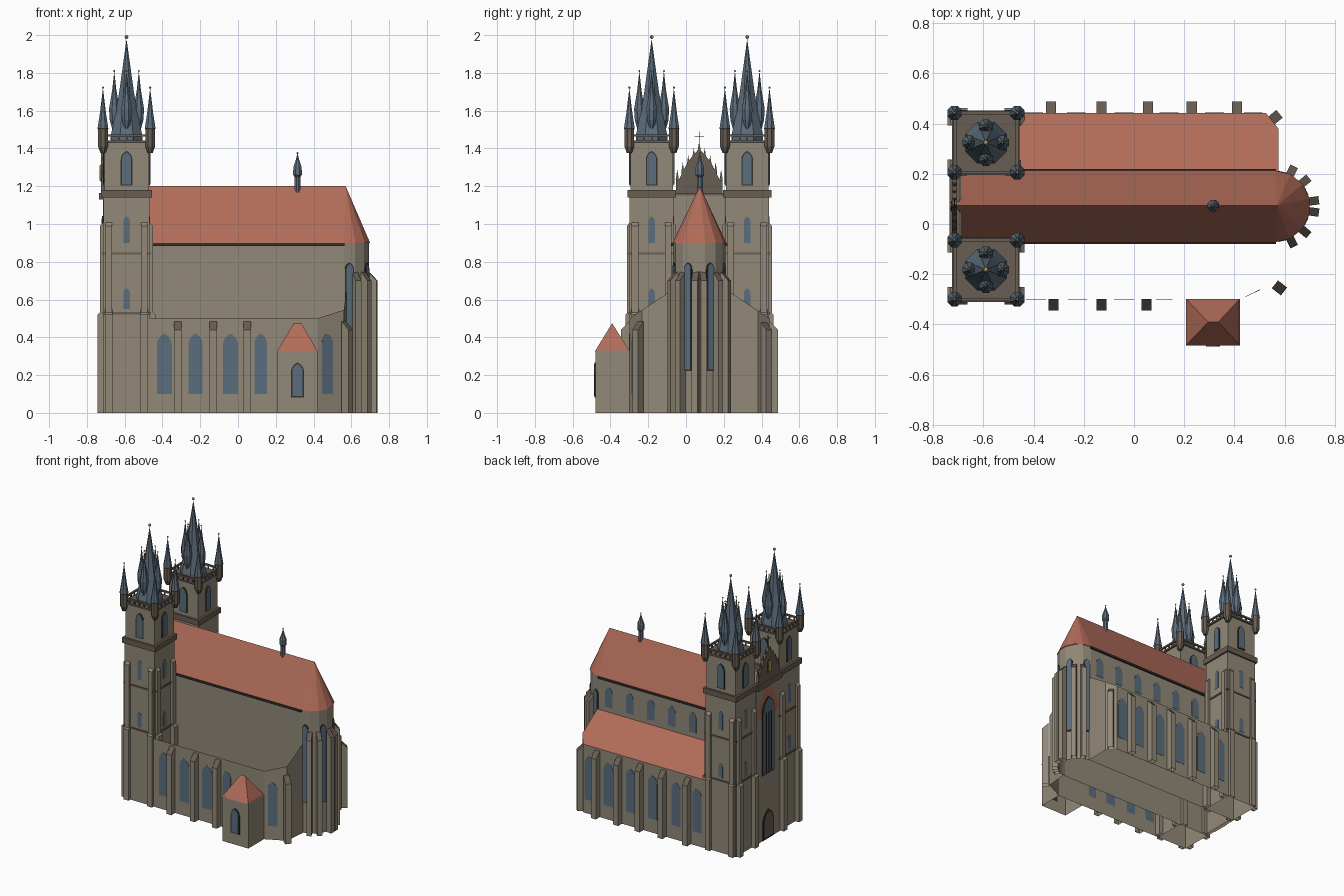
import bpy, bmesh
from math import pi, sin, cos, radians
from mathutils import Vector as V

if "Cube" in bpy.data.objects:
    bpy.data.objects.remove(bpy.data.objects["Cube"])


def colour(name, r, g, b):
    m = bpy.data.materials.new(name)
    m.use_nodes = True
    m.diffuse_color = (r, g, b, 1)
    m.node_tree.nodes["Principled BSDF"].inputs["Base Color"].default_value = (r, g, b, 1)
    return m


STONE = colour("stone", .285, .25, .19)
TRIM = colour("brown stone", .14, .11, .085)
ROOF = colour("terracotta", .44, .15, .1)
SLATE = colour("slate", .11, .155, .2)
GLASS = colour("window blue", .105, .155, .205)
DARK = colour("dark frame", .035, .03, .025)
GOLD = colour("gold", .5, .38, .1)
MID = .07  # y of the long axis


def finish(name, bm, mats):
    me = bpy.data.meshes.new(name)
    bm.to_mesh(me)
    bm.free()
    for m in mats:
        me.materials.append(m)
    ob = bpy.data.objects.new(name, me)
    bpy.context.collection.objects.link(ob)
    return ob


def slab(name, pts, vec, mat, cap=None):
    """Polygon swept along a vector, open on the ground; cap colours upward faces."""
    bm = bmesh.new()
    a = [bm.verts.new(p) for p in pts]
    b = [bm.verts.new(V(p) + V(vec)) for p in pts]
    bm.faces.new(a)
    bm.faces.new(b)
    for i in range(len(a)):
        j = (i + 1) % len(a)
        bm.faces.new((a[i], a[j], b[j], b[i]))
    bmesh.ops.recalc_face_normals(bm, faces=bm.faces)
    ground = [f for f in bm.faces if all(v.co.z < .001 for v in f.verts)]
    bmesh.ops.delete(bm, geom=ground, context="FACES_ONLY")
    if cap:
        for f in bm.faces:
            f.material_index = int(f.normal.z > .3)
    return finish(name, bm, [mat, cap] if cap else [mat])


def box(name, x0, x1, y0, y1, z0, z1, mat):
    return slab(name, [(x0, y0, z0), (x1, y0, z0), (x1, y1, z0), (x0, y1, z0)],
                (0, 0, z1 - z0), mat)


def lathe(name, x, y, rings, mats, sides=8):
    """Rings of (radius, z); mats has one entry per band."""
    bm = bmesh.new()
    used = list(dict.fromkeys(mats))
    loops = []
    for r, z in rings:
        loops.append([bm.verts.new((x + r * cos((i + .5) * 2 * pi / sides),
                                    y + r * sin((i + .5) * 2 * pi / sides), z)) for i in range(sides)])
    for k in range(len(rings) - 1):
        for i in range(sides):
            j = (i + 1) % sides
            f = bm.faces.new((loops[k][i], loops[k][j], loops[k + 1][j], loops[k + 1][i]))
            f.material_index = used.index(mats[k])
    bm.faces.new(loops[0])
    bmesh.ops.remove_doubles(bm, verts=bm.verts, dist=1e-5)
    bmesh.ops.recalc_face_normals(bm, faces=bm.faces)
    return finish(name, bm, used)


def ball(name, x, y, z, r):
    bm = bmesh.new()
    bmesh.ops.create_uvsphere(bm, u_segments=8, v_segments=6, radius=r)
    bmesh.ops.translate(bm, verts=bm.verts, vec=(x, y, z))
    return finish(name, bm, [GOLD])


def window(name, x, y, ang, w, z0, z1, frame=0, mat=GLASS):
    """Pointed-arch plate facing the given angle, with an optional dark surround."""
    n, t = V((cos(ang), sin(ang), 0)), V((-sin(ang), cos(ang), 0))

    def plate(label, h, lo, hi, depth, m):
        rise = h * 1.5
        right = [(h * (2 * cos(a) - 1), hi - rise + rise * sin(a) / sin(pi / 3))
                 for a in [i * pi / 12 for i in range(5)]]
        prof = [(-h, lo), (h, lo)] + right + [(-u, z) for u, z in right[-2::-1]]
        base = V((x, y, 0))
        slab(label, [base + t * u + V((0, 0, z)) for u, z in prof], n * depth, m)

    if frame:
        plate(name + "_frame", w / 2 + frame, z0 - frame, z1 + frame, .004, DARK)
    plate(name, w / 2, z0, z1, .007 if frame else .002, mat)


def buttress(name, x, y, ang, w, depth, z_out, z_in, cap=TRIM):
    n, t = V((cos(ang), sin(ang), 0)), V((-sin(ang), cos(ang), 0))
    prof = [(-.001, 0), (depth, 0), (depth, z_out), (-.001, z_in)]
    slab(name, [V((x, y, z)) + n * d - t * w / 2 for d, z in prof], t * w, STONE, cap)


# Nave and seven-sided apse
AX = .56
angles = [radians(-90 + i * 180 / 7) for i in range(8)]


def nave_outline(r, west, z):
    return [(west, MID - r, z)] + [(AX + r * cos(a), MID + r * sin(a), z) for a in angles] \
        + [(west, MID + r, z)]


slab("nave_walls", nave_outline(.138, -.70, 0), (0, 0, .9), STONE)
for side in (-1, 1):
    y = MID + side * .143
    box(f"nave_cornice_{side}", -.46, .565, y - .006, y + .006, .884, .899, DARK)
bm = bmesh.new()
eave = [bm.verts.new(p) for p in nave_outline(.143, -.715, .9)]
west_top, east_top = bm.verts.new((-.715, MID + .003, 1.2)), bm.verts.new((.57, MID + .003, 1.2))
bm.faces.new((eave[0], eave[1], east_top, west_top))
bm.faces.new((eave[-2], eave[-1], west_top, east_top))
for i in range(1, 8):
    bm.faces.new((eave[i], eave[i + 1], east_top))
bm.faces.new((eave[-1], eave[0], west_top))
finish("nave_roof", bm, [ROOF])
for side in (-1, 1):
    for i, deg in enumerate((8, 40, 64)):
        a = radians(deg) * side
        buttress(f"apse_buttress_{side}_{i}", AX + .132 * cos(a), MID + .132 * sin(a), a, .033, .046, .70, .75)
for i in (0, 2, 4, 6):
    a = (angles[i] + angles[i + 1]) / 2
    r = .138 * cos(pi / 14)
    window(f"apse_window_{i}", AX + r * cos(a), MID + r * sin(a), a, .034, .23, .79, .007)
for i in range(6):
    window(f"clerestory_window_{i}", -.37 + .17 * i, MID + .138, pi / 2, .06, .69, .84)


# Side aisles: thin walls with sloping ends, the back one under a lean-to roof
def aisle(name, outline, outer, roofed):
    bm = bmesh.new()
    lo = [bm.verts.new((x, y, 0)) for x, y in outline]
    hi = [bm.verts.new((x, y, .5 + .66 * abs(y - outer))) for x, y in outline]
    for i in range(len(lo) - 1):
        bm.faces.new((lo[i], lo[i + 1], hi[i + 1], hi[i]))
    if roofed:
        bm.faces.new(hi[::-1]).material_index = 1
    finish(name, bm, [STONE, ROOF])


aisle("back_aisle", [(.575, .208), (.575, .38), (.525, .443), (-.47, .443), (-.47, .208)], .443, True)
aisle("front_aisle", [(-.47, -.30), (.42, -.30), (.56, -.232), (.575, -.068)], -.30, False)
for i, x in enumerate((-.33, -.13, .055, .23, .41)):
    buttress(f"back_buttress_{i}", x, .443, pi / 2, .04, .045, .44, .485)
for i, x in enumerate((-.32, -.13, .05)):
    buttress(f"front_buttress_{i}", x, -.30, -pi / 2, .04, .045, .44, .485)
buttress("back_corner_buttress", .545, .41, radians(40), .04, .045, .44, .485)
buttress("front_corner_buttress", .562, -.241, radians(-38), .04, .045, .44, .485)
for i, x in enumerate((-.40, -.23, -.04, .14, .32, .475)):
    window(f"back_aisle_window_{i}", x, .443, pi / 2, .075, .10, .42)
for i, (x, w) in enumerate(((-.39, .08), (-.225, .075), (-.04, .08), (.12, .065))):
    window(f"front_aisle_window_{i}", x, -.30, -pi / 2, w, .10, .42)
window("front_chamfer_window", .473, -.2745, radians(-64), .064, .10, .42)

# Front porch with a hipped roof
box("porch_walls", .21, .42, -.48, -.30, 0, .33, STONE)
bm = bmesh.new()
rim = [bm.verts.new(p) for p in ((.207, -.483, .325), (.422, -.483, .325), (.422, -.298, .325), (.207, -.298, .325))]
a, b = bm.verts.new((.295, -.391, .475)), bm.verts.new((.335, -.391, .475))
for f in ((rim[0], rim[1], b, a), (rim[1], rim[2], b), (rim[2], rim[3], a, b), (rim[3], rim[0], a)):
    bm.faces.new(f)
finish("porch_roof", bm, [ROOF])
window("porch_door", .315, -.48, -pi / 2, .055, .09, .26, .008)


# Twin towers
def tower(tag, cx, cy):
    hx, hy = .122, .116
    box(tag + "_shaft", cx - hx, cx + hx, cy - hy, cy + hy, 0, 1.15, STONE)
    box(tag + "_belfry", cx - .118, cx + .118, cy - .113, cy + .113, 1.15, 1.43, STONE)
    for z0, z1, e in ((.522, .535, .006), (.838, .85, .006), (1.14, 1.18, .012), (1.43, 1.443, .008)):
        box(f"{tag}_band_{z0}", cx - hx - e, cx + hx + e, cy - hy - e, cy + hy + e, z0, z1, TRIM)
    for k in range(4):
        a = k * pi / 2
        n, t = V((cos(a), sin(a), 0)), V((-sin(a), cos(a), 0))
        h, g = (hx, hy) if k % 2 == 0 else (hy, hx)
        c = V((cx, cy, 0))
        wall = c + n * h
        for s in (-1, 1):
            p = wall + t * s * (g - .028)
            buttress(f"{tag}_lower_buttress_{k}{s}", p.x, p.y, a, .04, .031 if k % 2 == 0 else .022, .52, .55, STONE)
            buttress(f"{tag}_upper_buttress_{k}{s}", p.x, p.y, a, .036, .018 if k % 2 == 0 else .014, .99, 1.01, STONE)
        window(f"{tag}_low_window_{k}", wall.x, wall.y, a, .034, .55, .66)
        window(f"{tag}_mid_window_{k}", wall.x, wall.y, a, .034, .90, 1.04)
        q = c + n * (h - .003)
        window(f"{tag}_belfry_window_{k}", q.x, q.y, a, .048, 1.21, 1.38, .007)
        # Gallery rail and posts
        r = c + n * (h + .002)
        slab(f"{tag}_rail_{k}", [r - t * g + V((0, 0, z)) + n * d for d, z in ((-.006, 1.463), (.006, 1.463), (.006, 1.475), (-.006, 1.475))],
             t * 2 * g, TRIM)
        for i in range(-2, 3):
            p = r + t * i * .04
            box(f"{tag}_rail_post_{k}{i}", p.x - .004, p.x + .004, p.y - .004, p.y + .004, 1.44, 1.466, TRIM)
        # Small spires around the main one
        p = c + n * .065
        lathe(f"{tag}_side_spire_{k}", p.x, p.y,
              [(.008, 1.49), (.026, 1.55), (.03, 1.61), (.012, 1.71), (0, 1.81)], [SLATE] * 4)
        ball(f"{tag}_side_finial_{k}", p.x, p.y, 1.81, .005)
    # Corner turrets
    for sx in (-1, 1):
        for sy in (-1, 1):
            x, y = cx + sx * .125, cy + sy * .118
            lathe(f"{tag}_turret_{sx}{sy}", x, y,
                  [(.014, 1.375), (.028, 1.41), (.028, 1.50), (.031, 1.505), (.017, 1.59), (0, 1.72)],
                  [TRIM, TRIM, TRIM, SLATE, SLATE])
            ball(f"{tag}_turret_finial_{sx}{sy}", x, y, 1.722, .006)
    lathe(tag + "_spire", cx, cy, [(.09, 1.443), (.09, 1.47), (.064, 1.58), (.042, 1.70), (0, 1.98)], [SLATE] * 4)
    ball(tag + "_spire_finial", cx, cy, 1.99, .01)


tower("back_tower", -.59, .324)
tower("front_tower", -.59, -.182)

# West front between the towers, with its pinnacled gable
box("west_wall", -.715, -.69, -.07, .21, 0, 1.15, STONE)
box("west_band", -.735, -.695, -.07, .21, 1.13, 1.165, TRIM)
slab("west_gable", [(-.725, MID - .125, 1.16), (-.725, MID + .125, 1.16), (-.725, MID + .12, 1.21),
                    (-.725, MID + .06, 1.33), (-.725, MID, 1.40), (-.725, MID - .06, 1.33),
                    (-.725, MID - .12, 1.21)], (.02, 0, 0), TRIM)
for i in range(-4, 5):
    top = 1.43 - .038 * abs(i)
    lathe(f"gable_pinnacle_{i + 4}", -.715, MID + i * .029,
          [(.009, 1.16), (.009, top - .05), (.012, top - .045), (0, top + .01)], [TRIM] * 3, 4)
box("gable_cross_post", -.717, -.713, MID - .002, MID + .002, 1.40, 1.49, DARK)
box("gable_cross_arm", -.717, -.713, MID - .025, MID + .025, 1.46, 1.464, DARK)
window("gable_niche", -.725, MID, pi, .03, 1.23, 1.31, .006, GOLD)
window("west_window", -.715, MID, pi, .12, .49, 1.03, .012)
for i in (-1, 0, 1):
    box(f"west_mullion_{i + 1}", -.7245, -.72, MID + i * .03 - .003, MID + i * .03 + .003, .49, .93, DARK)
window("west_portal", -.715, MID, pi, .10, .017, .20, .016, TRIM)

# Ridge turret
lathe("ridge_turret", .315, .073, [(.017, 1.16), (.017, 1.25), (.025, 1.26), (.024, 1.30), (.011, 1.335), (0, 1.375)],
      [SLATE] * 5)
ball("ridge_turret_finial", .315, .073, 1.376, .005)
